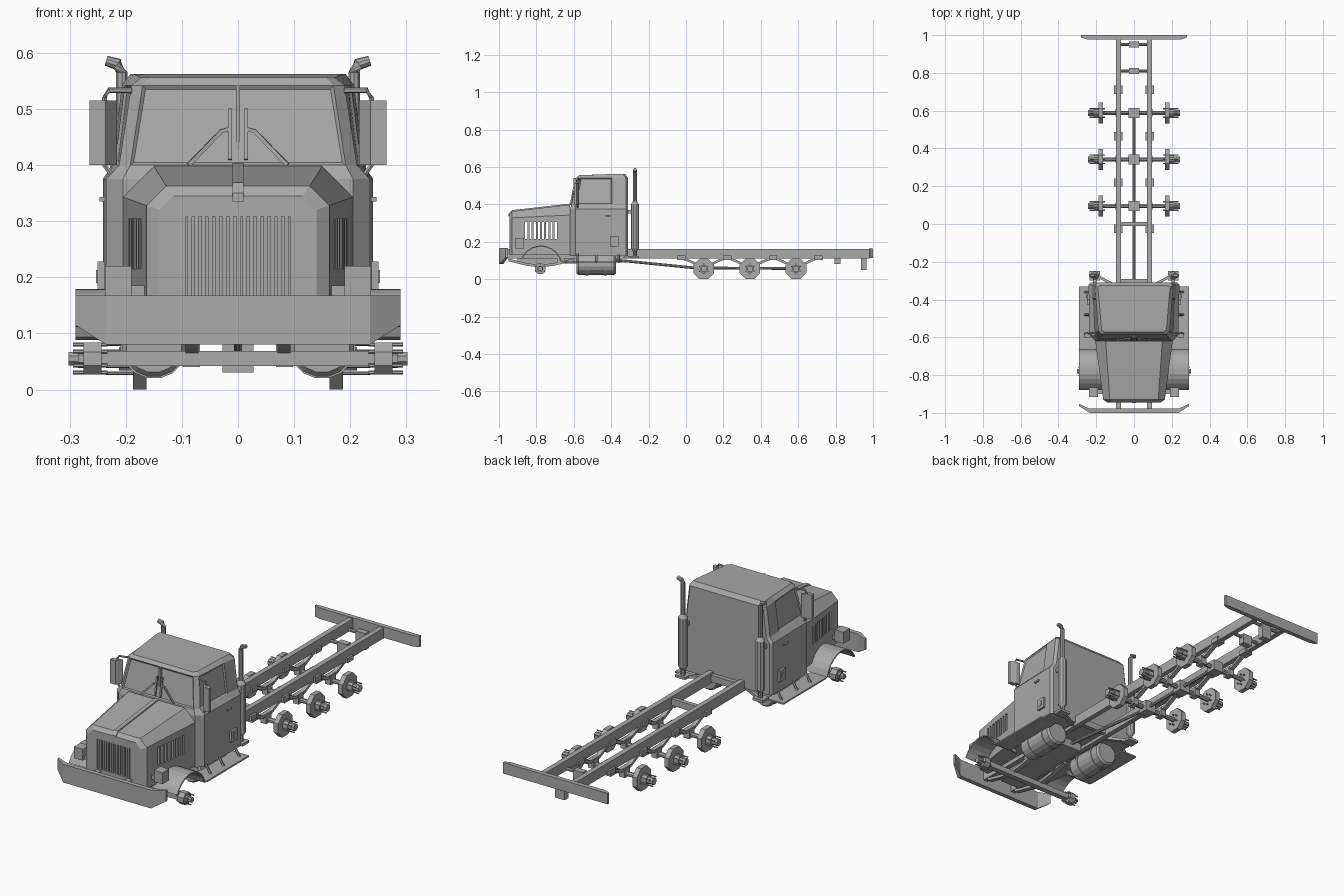
import bpy, bmesh, math
from mathutils import Vector

grey = bpy.data.materials.new("plain_grey")
grey.diffuse_color = (0.4, 0.4, 0.4, 1)


def finish(name, bm):
    bmesh.ops.recalc_face_normals(bm, faces=bm.faces)
    me = bpy.data.meshes.new(name)
    bm.to_mesh(me)
    bm.free()
    me.materials.append(grey)
    ob = bpy.data.objects.new(name, me)
    bpy.context.collection.objects.link(ob)
    return ob


def loft_bm(rings, cap=True):
    bm = bmesh.new()
    vs = [[bm.verts.new(p) for p in r] for r in rings]
    n = len(vs[0])
    for a, b in zip(vs, vs[1:]):
        for i in range(n):
            j = (i + 1) % n
            bm.faces.new((a[i], a[j], b[j], b[i]))
    if cap:
        bm.faces.new(vs[0])
        bm.faces.new(vs[-1])
    return bm


def loft(name, rings):
    return finish(name, loft_bm(rings))


def box(name, x0, x1, y0, y1, z0, z1):
    return loft(name, [[(x0, y0, z), (x1, y0, z), (x1, y1, z), (x0, y1, z)] for z in (z0, z1)])


def prism(name, yz, x0, x1):
    return loft(name, [[(x, y, z) for y, z in yz] for x in (x0, x1)])


def tube(name, pts, radii, n=8, turn=0.5):
    """Round bar through points, with one radius per point."""
    pts = [Vector(p) for p in pts]
    rings = []
    for i, p in enumerate(pts):
        d = (pts[min(i + 1, len(pts) - 1)] - pts[max(i - 1, 0)]).normalized()
        ref = Vector((0, 0, 1)) if abs(d.z) < 0.8 else Vector((0, 1, 0))
        u = d.cross(ref).normalized()
        v = u.cross(d)
        r = radii[i] if isinstance(radii, (list, tuple)) else radii
        rings.append([p + r * (u * math.cos(a) + v * math.sin(a))
                      for a in [2 * math.pi * (k + turn) / n for k in range(n)]])
    return loft(name, rings)


def strip(name, line, t, x0, x1):
    """Bent sheet: yz line with vertical thickness t."""
    return prism(name, line + [(y, z - t) for y, z in reversed(line)], x0, x1)


def cut(ob, cutters):
    bpy.context.view_layer.objects.active = ob
    for c in cutters:
        m = ob.modifiers.new("cut", 'BOOLEAN')
        m.operation, m.object, m.solver = 'DIFFERENCE', c, 'EXACT'
        bpy.ops.object.modifier_apply(modifier=m.name)
        bpy.data.objects.remove(c)


# cab: stacked plan outlines, windows inset
def cab_ring(z, yf, yr, wf, wr, cf, cr, zf=None):
    half = [(wf - cf, yf), (wf, yf + cf), (wf + (wr - wf) * 0.68, -0.395), (wr, yr - cr), (wr - cr, yr)]
    pts = half + [(-x, y) for x, y in reversed(half)]
    return [(x, y, (zf if zf and y < -0.45 else z)) for x, y in pts]


bm = loft_bm([cab_ring(0.125, -0.62, -0.31, 0.235, 0.241, 0.03, 0.012),
              cab_ring(0.375, -0.62, -0.31, 0.235, 0.241, 0.03, 0.012),
              cab_ring(0.40, -0.612, -0.31, 0.212, 0.224, 0.02, 0.012),
              cab_ring(0.542, -0.585, -0.31, 0.19, 0.207, 0.02, 0.012),
              cab_ring(0.562, -0.572, -0.325, 0.172, 0.192, 0.015, 0.012, 0.556)])
bm.normal_update()
bmesh.ops.recalc_face_normals(bm, faces=bm.faces)
panes = []
for f in bm.faces:
    c = f.calc_center_median()
    if 0.41 < c.z < 0.53 and (abs(c.x) < 0.01 and c.y < -0.5 or abs(c.x) > 0.19 and -0.52 < c.y < -0.42):
        panes.append(f)
bmesh.ops.inset_individual(bm, faces=panes, thickness=0.008, depth=-0.005)
finish("cab", bm)
box("windshield_divider", -0.004, 0.004, -0.602, -0.588, 0.40, 0.542)


# hood with grille recess and side vent slots
def hood_ring(y, w, zt, c, b=0.13):
    return [(-w, y, b), (-w, y, zt - c), (-w + c, y, zt), (w - c, y, zt), (w, y, zt - c), (w, y, b)]


hood = loft("hood", [hood_ring(-0.945, 0.14, 0.345, 0.025), hood_ring(-0.93, 0.163, 0.363, 0.035),
                     hood_ring(-0.62, 0.205, 0.398, 0.055)])
slots = [box("slot", -0.3, 0.3, y, y + 0.012, 0.215, 0.305) for y in [-0.86 + 0.0225 * k for k in range(8)]]
cut(hood, [box("grille_cut", -0.093, 0.093, -1, -0.925, 0.165, 0.308)] + slots)
for k in range(15):
    x = -0.086 + k * 0.0123
    box("grille_slat", x - 0.004, x + 0.004, -0.943, -0.924, 0.165, 0.308)
strip("hood_strip", [(-0.948, 0.35), (-0.93, 0.369), (-0.62, 0.404)], 0.015, -0.01, 0.01)

# bumpers
def bumper(name, ends):
    loft(name, [[(x, y, z0), (x, y, z1), (x, y + t, z1), (x, y + t, z0)] for x, y, t, z0, z1 in ends])


bumper("front_bumper", [(-0.29, -0.965, 0.012, 0.115, 0.168), (-0.235, -1, 0.022, 0.08, 0.168),
                        (0.235, -1, 0.022, 0.08, 0.168), (0.29, -0.965, 0.012, 0.115, 0.168)])
bumper("rear_bumper", [(-0.28, 0.988, 0.012, 0.112, 0.165), (-0.25, 0.978, 0.022, 0.112, 0.165),
                       (0.25, 0.978, 0.022, 0.112, 0.165), (0.28, 0.988, 0.012, 0.112, 0.165)])

# engine, drive line and cross members
box("engine", -0.055, 0.055, -0.9, -0.45, 0.085, 0.15)
box("front_cross_member", -0.09, 0.09, -0.69, -0.65, 0.085, 0.125)
tube("drive_shaft", [(0, -0.45, 0.11), (0, 0.05, 0.06), (0, 0.6, 0.057)], 0.008)
for y, z in ((0.81, 0.08), (0.95, 0.05)):
    tube("cross_bar", [(-0.075, y, 0.118), (0.075, y, 0.118)], 0.008)
    box("hitch_block", -0.026, 0.026, y - 0.015, y + 0.015, z, 0.13)
for y in (-0.3, 0.0):
    box("cross_member", -0.075, 0.075, y - 0.01, y + 0.01, 0.118, 0.15)

# axles
AXLES = (0.095, 0.342, 0.588)
tube("front_axle", [(-0.25, -0.78, 0.055), (0.25, -0.78, 0.055)], 0.019, 4)
for y in AXLES:
    tube("rear_axle", [(-0.17, y, 0.055), (0.17, y, 0.055)], 0.011)
    box("differential", -0.028, 0.028, y - 0.026, y + 0.026, 0.03, 0.082)


def hub(s, y, x0, x1, r, x2, x3, hub_r, pin_r):
    tube("brake_plate", [(s * x0, y, 0.055), (s * x1, y, 0.055)], r)
    tube("wheel_hub", [(s * x1, y, 0.055), (s * x2, y, 0.055)], hub_r * 1.35)
    tube("hub_end", [(s * x2, y, 0.055), (s * x3, y, 0.055)], hub_r)
    for k in range(6):
        a = math.pi * k / 3 + math.pi / 6
        py, pz = y + pin_r * math.cos(a), 0.055 + pin_r * math.sin(a)
        tube("wheel_stud", [(s * (x0 - 0.01), py, pz), (s * (x3 - 0.008), py, pz)], 0.0035, 6)


for s in (-1, 1):
    def sbox(name, x0, x1, *r):
        return box(name, min(s * x0, s * x1), max(s * x0, s * x1), *r)

    # frame rail, springs, hubs
    sbox("frame_rail", 0.07, 0.095, -0.98, 0.98, 0.11, 0.16)
    hub(s, -0.78, 0.243, 0.275, 0.031, 0.285, 0.302, 0.013, 0.025)
    strip("front_spring", [(-0.95, 0.11), (-0.85, 0.085), (-0.78, 0.078), (-0.71, 0.085), (-0.6, 0.11)],
          0.014, s * 0.07, s * 0.094)
    for y in AXLES:
        hub(s, y, 0.163, 0.187, 0.0595, 0.212, 0.243, 0.017, 0.026)
        strip("rear_spring", [(y - 0.123, 0.122), (y - 0.085, 0.108), (y - 0.035, 0.085), (y + 0.035, 0.085),
                              (y + 0.085, 0.108), (y + 0.123, 0.122)], 0.014, s * 0.072, s * 0.093)
        sbox("spring_seat", 0.068, 0.098, y - 0.02, y + 0.02, 0.04, 0.082)
    for y in (-0.025, 0.22, 0.465, 0.71):
        sbox("spring_bracket", 0.062, 0.105, y - 0.022, y + 0.022, 0.103, 0.126)

    # fender arch running down into the step board
    arch = [(math.radians(a)) for a in range(155, 14, -14)]
    out = [(-0.775 + 0.115 * math.cos(a), 0.065 + 0.115 * math.sin(a)) for a in arch]
    out += [(-0.645, 0.095), (-0.33, 0.095)]
    inn = [(-0.775 + 0.109 * math.cos(a), 0.065 + 0.109 * math.sin(a)) for a in arch]
    inn += [(-0.645, 0.088), (-0.33, 0.088)]
    n = len(arch)
    prism("fender", out[:n] + inn[:n][::-1], s * 0.155, s * 0.29)
    prism("step_board", out[n - 1:] + inn[n - 1:][::-1], s * 0.2, s * 0.29)
    for y in (-0.58, -0.48, -0.36):
        tube("step_strut", [(s * 0.23, y, 0.14), (s * 0.262, y, 0.09)], 0.006, 6)

    # fuel tank, headlight, side panel
    tube("fuel_tank", [(s * 0.15, -0.585, 0.08), (s * 0.15, -0.575, 0.08), (s * 0.15, -0.385, 0.08),
                       (s * 0.15, -0.375, 0.08)], [0.05, 0.058, 0.058, 0.05], 16)
    for y in (-0.53, -0.43):
        tube("tank_strap", [(s * 0.15, y - 0.008, 0.08), (s * 0.15, y + 0.008, 0.08)], 0.061, 16)
    sbox("headlight", 0.19, 0.237, -0.915, -0.865, 0.165, 0.22)
    sbox("headlight_mount", 0.155, 0.2, -0.9, -0.875, 0.165, 0.185)
    sbox("side_panel", 0.235, 0.25, -0.405, -0.36, 0.175, 0.228)
    sbox("side_panel_latch", 0.25, 0.253, -0.392, -0.373, 0.19, 0.213)
    sbox("door_handle", 0.235, 0.247, -0.43, -0.40, 0.335, 0.343)

    # exhaust stack
    X, Y = s * 0.207, -0.273
    tube("exhaust_stack", [(X, Y, 0.12), (X, Y, 0.15), (X, Y, 0.165), (X, Y, 0.40), (X, Y, 0.415),
                           (X, Y, 0.565), (X + s * 0.008, Y, 0.58), (X + s * 0.028, Y, 0.586)],
         [0.011, 0.011, 0.022, 0.022, 0.011, 0.011, 0.011, 0.009], 10)
    sbox("stack_foot", 0.18, 0.235, -0.30, -0.25, 0.112, 0.124)
    tube("stack_bracket", [(s * 0.2, Y, 0.118), (s * 0.1, -0.325, 0.118)], 0.01, 4)
    sbox("stack_clamp", 0.198, 0.216, -0.312, -0.285, 0.35, 0.37)

    # mirror on a bent bracket
    loft("mirror", [[(s * 0.216, -0.572, z), (s * 0.236, -0.600, z), (s * 0.265, -0.600, z), (s * 0.265, -0.585, z),
                     (s * 0.235, -0.572, z)] for z in (0.40, 0.515)])
    tube("mirror_bracket", [(s * 0.19, -0.57, 0.533), (s * 0.23, -0.58, 0.533), (s * 0.238, -0.58, 0.52),
                            (s * 0.238, -0.58, 0.40), (s * 0.222, -0.58, 0.378)], 0.005, 6)

    # wiper lying on the windshield
    def wy(z):
        return -0.616 + (z - 0.4) * 0.18
    tube("wiper_blade", [(s * 0.014, wy(0.41), 0.41), (s * 0.014, wy(0.50), 0.50)], 0.005, 4)
    tube("wiper_arm", [(s * 0.014, wy(0.465), 0.465), (s * 0.03, wy(0.46), 0.46), (s * 0.088, wy(0.4), 0.4)],
         0.005, 4)
